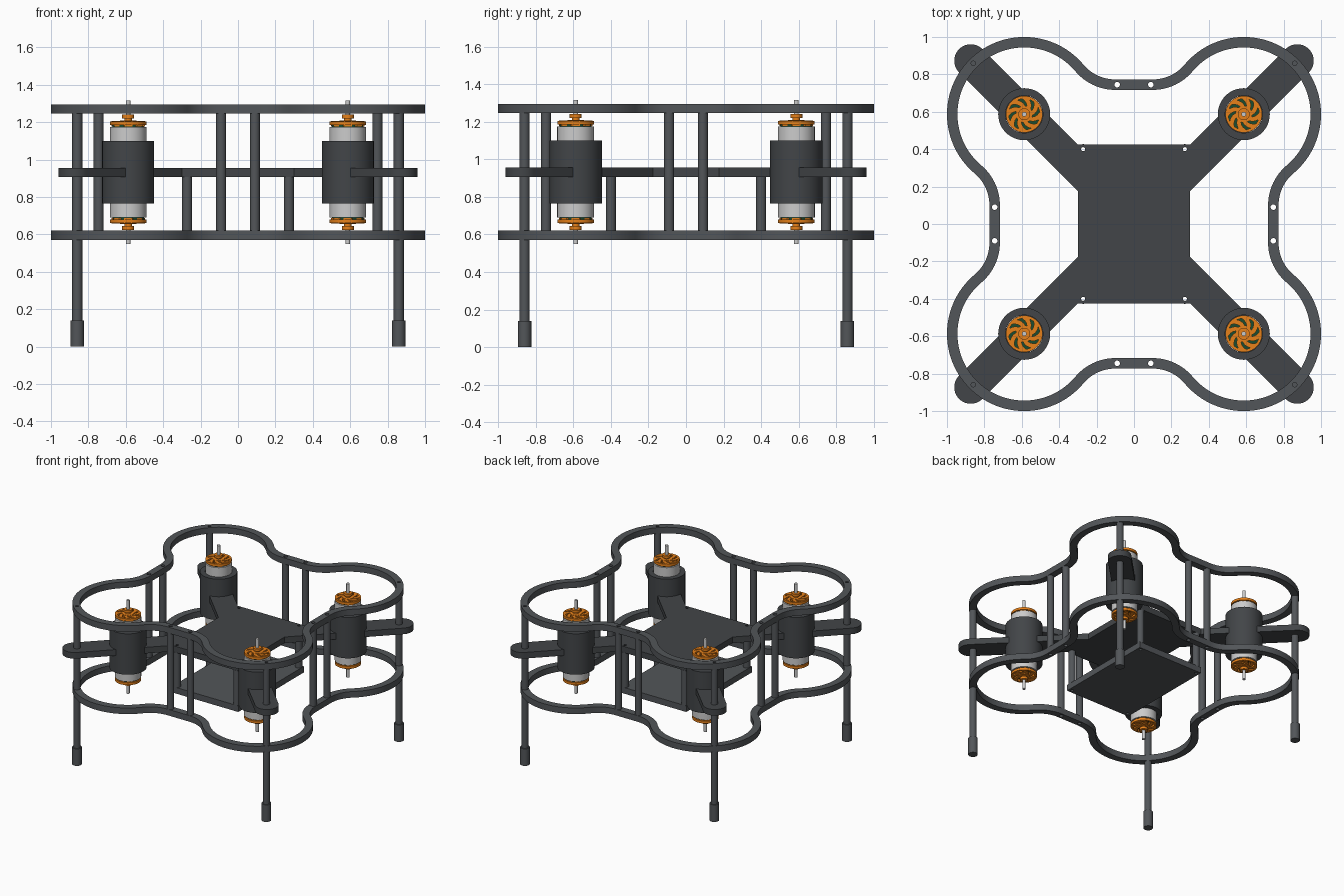
import bpy, bmesh
from math import sin, cos, pi, atan2, radians

if "Cube" in bpy.data.objects:
    bpy.data.objects.remove(bpy.data.objects["Cube"])

ARM, MID = 0.587, 0.932          # motor offset, arm plate mid height


def material(name, rgb):
    m = bpy.data.materials.new(name)
    m.diffuse_color = (*rgb, 1)
    m.use_nodes = True
    m.node_tree.nodes["Principled BSDF"].inputs["Base Color"].default_value = m.diffuse_color
    return m


DARK = material("charcoal", (0.055, 0.06, 0.065))
FRAME = material("frame_grey", (0.085, 0.092, 0.1))
CAN = material("motor_grey", (0.55, 0.55, 0.54))
ORANGE = material("orange", (0.8, 0.22, 0.01))
GREEN = material("stator_green", (0.01, 0.07, 0.03))


def smooth(me):
    me.shade_smooth()
    me.set_sharp_from_angle(angle=radians(30))


def finish(name, bm, mat):
    bmesh.ops.recalc_face_normals(bm, faces=bm.faces)
    me = bpy.data.meshes.new(name)
    bm.to_mesh(me)
    bm.free()
    smooth(me)
    me.materials.append(mat)
    ob = bpy.data.objects.new(name, me)
    bpy.context.collection.objects.link(ob)
    return ob


def prism(bm, pts, z0, z1):
    lo = [bm.verts.new((x, y, z0)) for x, y in pts]
    hi = [bm.verts.new((x, y, z1)) for x, y in pts]
    bm.faces.new(lo[::-1])
    bm.faces.new(hi)
    for i in range(len(pts)):
        j = (i + 1) % len(pts)
        bm.faces.new((lo[i], lo[j], hi[j], hi[i]))


def circle(r, n, x=0, y=0):
    return [(x + r * cos(2 * pi * k / n), y + r * sin(2 * pi * k / n)) for k in range(n)]


def band(bm, outer, inner, z0, z1):
    rows = [[bm.verts.new((x, y, z)) for x, y in pts]
            for pts, z in ((outer, z0), (outer, z1), (inner, z1), (inner, z0))]
    n = len(outer)
    for a in range(4):
        p, q = rows[a], rows[(a + 1) % 4]
        for i in range(n):
            j = (i + 1) % n
            bm.faces.new((p[i], p[j], q[j], q[i]))


def drill(ob, holes):
    """Cut vertical through holes (x, y, radius)."""
    bm = bmesh.new()
    for x, y, r in holes:
        prism(bm, circle(r, 16, x, y), 0.3, 1.5)
    cutter = finish("hole_cutter", bm, DARK)
    cutter.hide_render = True
    mod = ob.modifiers.new("holes", 'BOOLEAN')
    mod.operation, mod.object, mod.solver = 'DIFFERENCE', cutter, 'EXACT'
    deps = bpy.context.evaluated_depsgraph_get()
    me = bpy.data.meshes.new_from_object(ob.evaluated_get(deps))
    ob.modifiers.clear()
    ob.data = me
    smooth(me)
    bpy.data.objects.remove(cutter)


def copies(ob, places, flip=False):
    """Place the object at each (x, y, z), sharing one mesh."""
    for i, p in enumerate(places):
        o = ob if i == 0 else ob.copy()
        if i:
            bpy.context.collection.objects.link(o)
        o.location = p
        if flip:
            o.rotation_euler.x = pi


SIGNS = [(sx, sy) for sx in (-1, 1) for sy in (-1, 1)]

# Four-lobed guard rings: straight side, concave fillet, round lobe
C, S, R, W = 0.745, 0.1, 0.385, 0.028
h, d = C - ARM, ARM - S
r = (d * d + h * h - R * R) / (2 * (R - h))
kx = C + r
a = atan2(d, ARM - kx)
half = []
for i in range(13):
    t = pi + (a - pi) * i / 12
    half.append((kx + r * cos(t), S + r * sin(t), -cos(t), -sin(t)))
for i in range(1, 29):
    t = (a - pi) + (pi / 4 - a + pi) * i / 28
    half.append((ARM + R * cos(t), ARM + R * sin(t), cos(t), sin(t)))
quarter = half + [(y, x, ny, nx) for x, y, nx, ny in half[-2::-1]]
path = []
for _ in range(4):
    path += quarter
    quarter = [(-y, x, -ny, nx) for x, y, nx, ny in quarter]
outer = [(x + W * nx, y + W * ny) for x, y, nx, ny in path]
inner = [(x - W * nx, y - W * ny) for x, y, nx, ny in path]

side_posts = [(sx * C, sy * 0.09) for sx, sy in SIGNS] + [(sx * 0.09, sy * C) for sx, sy in SIGNS]
corner = ARM + R * cos(pi / 4)
corners = [(sx * corner, sy * corner) for sx, sy in SIGNS]
ring_holes = [(x, y, 0.015) for x, y in side_posts]
for name, z in (("lower_guard_ring", 0.57), ("upper_guard_ring", 1.245)):
    bm = bmesh.new()
    band(bm, outer, inner, z, z + 0.05)
    drill(finish(name, bm, FRAME), ring_holes + [(x, y, 0.012) for x, y in corners])

# Hollow posts between the rings
bm = bmesh.new()
band(bm, circle(0.027, 24), circle(0.015, 24), 0.62, 1.245)
copies(finish("ring_post", bm, FRAME), [(x, y, 0) for x, y in side_posts])

# Corner legs with thicker feet
bm = bmesh.new()
prism(bm, circle(0.027, 24), 0.13, 1.245)
copies(finish("corner_leg", bm, FRAME), [(x, y, 0) for x, y in corners])
bm = bmesh.new()
prism(bm, circle(0.036, 24), 0, 0.14)
copies(finish("foot", bm, FRAME), [(x, y, 0) for x, y in corners])

# Central plate with four round-ended diagonal arms
TIP, AR = 0.873, 0.088
q = [(0.3, 0.175)]
q += [(TIP + AR * cos(t), TIP + AR * sin(t)) for t in (-pi / 4 + pi * k / 20 for k in range(21))]
q += [(0.3, 0.425)]
outline = q + [(-x, y) for x, y in q[::-1]]
outline += [(-x, -y) for x, y in outline]
plate_posts = [(sx * 0.272, sy * 0.4) for sx, sy in SIGNS]
plate_holes = [(x, y, 0.011) for x, y in plate_posts]
bm = bmesh.new()
prism(bm, outline, MID - 0.026, MID + 0.024)
drill(finish("arm_plate", bm, DARK), plate_holes)

# Lower tray and its standoffs
bm = bmesh.new()
prism(bm, [(-0.3, -0.425), (0.3, -0.425), (0.3, 0.425), (-0.3, 0.425)], 0.57, 0.62)
drill(finish("lower_tray", bm, FRAME), plate_holes)
bm = bmesh.new()
band(bm, circle(0.027, 24), circle(0.011, 24), 0.62, MID - 0.026)
copies(finish("tray_standoff", bm, FRAME), [(x, y, 0) for x, y in plate_posts])

# Motor sleeves on the arms
motors = [(sx * ARM, sy * ARM, MID) for sx, sy in SIGNS]
bm = bmesh.new()
band(bm, circle(0.139, 48), circle(0.1, 48), -0.167, 0.168)
copies(finish("motor_sleeve", bm, DARK), motors)

# Motors, one facing up and one facing down in each sleeve
for tag, flip in (("upper", False), ("lower", True)):
    bm = bmesh.new()
    prism(bm, circle(0.0985, 40), 0.01, 0.243)
    copies(finish(tag + "_motor_can", bm, CAN), motors, flip)

    bm = bmesh.new()
    prism(bm, circle(0.085, 32), 0.24, 0.252)
    copies(finish(tag + "_motor_stator", bm, GREEN), motors, flip)

    # Cap: rim, swirled spokes and stepped hub
    bm = bmesh.new()
    band(bm, circle(0.098, 40), circle(0.083, 40), 0.252, 0.272)
    for k in range(8):
        left, right = [], []
        for i in range(7):
            rad = 0.025 + 0.066 * i / 6
            t = 2 * pi * k / 8 + 0.8 * (i / 6) ** 1.3
            w = (0.009 + 0.013 * i / 6) / rad
            left.append((rad * cos(t + w), rad * sin(t + w)))
            right.append((rad * cos(t - w), rad * sin(t - w)))
        prism(bm, right + left[::-1], 0.245, 0.274)
    prism(bm, circle(0.045, 32), 0.25, 0.276)
    prism(bm, circle(0.02, 24), 0.27, 0.292)
    prism(bm, circle(0.032, 24), 0.288, 0.308)
    copies(finish(tag + "_motor_cap", bm, ORANGE), motors, flip)

    bm = bmesh.new()
    prism(bm, circle(0.013, 20), 0.28, 0.383)
    copies(finish(tag + "_motor_shaft", bm, CAN), motors, flip)
